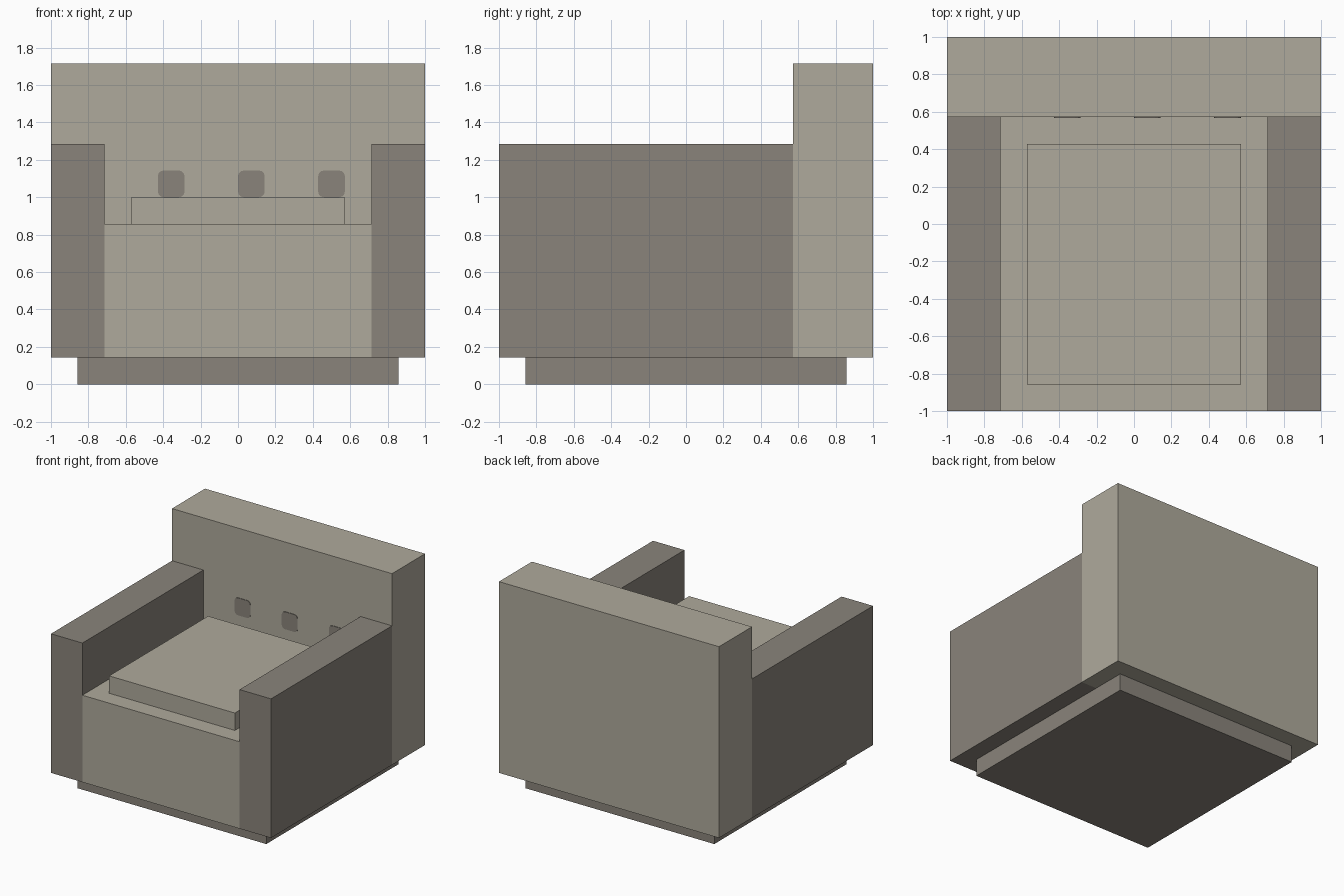
import bpy
import bmesh
from mathutils import Vector

default = bpy.data.objects.get("Cube")
if default:
    bpy.data.objects.remove(default, do_unlink=True)

U = 1 / 7  # design module: every part sits on this grid


def make_material(name, rgb):
    mat = bpy.data.materials.new(name)
    mat.use_nodes = True
    colour = (*rgb, 1.0)
    mat.diffuse_color = colour
    mat.node_tree.nodes["Principled BSDF"].inputs["Base Color"].default_value = colour
    return mat


light_fabric = make_material("light_fabric", (0.429, 0.402, 0.332))
dark_fabric = make_material("dark_fabric", (0.254, 0.231, 0.198))


def box(name, low, high, mat, corner=0.0):
    """Box between two corners given in modules; corner rounds the edges along y."""
    low, high = Vector(low) * U, Vector(high) * U
    bm = bmesh.new()
    bmesh.ops.create_cube(bm, size=1)
    bmesh.ops.scale(bm, vec=high - low, verts=bm.verts)
    if corner:
        edges = [e for e in bm.edges
                 if abs(e.verts[0].co.y - e.verts[1].co.y) > 1e-5]
        bmesh.ops.bevel(bm, geom=edges, offset=corner, segments=3,
                        profile=0.5, affect='EDGES')
    mesh = bpy.data.meshes.new(name)
    bm.to_mesh(mesh)
    bm.free()
    mesh.materials.append(mat)
    obj = bpy.data.objects.new(name, mesh)
    obj.location = (low + high) / 2
    bpy.context.collection.objects.link(obj)
    return obj


# Recessed plinth
box("base", (-6, -6, 0), (6, 6, 1), dark_fabric)

# Seat body and loose cushion
box("seat", (-5, -7, 1), (5, 4, 6), light_fabric)
box("cushion", (-4, -6, 6), (4, 3, 7), light_fabric)

# Full-width backrest
box("backrest", (-7, 4, 1), (7, 7, 12), light_fabric)

# Armrests
box("right_armrest", (-7, -7, 1), (-5, 4, 9), dark_fabric)
box("left_armrest", (5, -7, 1), (7, 4, 9), dark_fabric)

# Thin rounded buttons on the backrest
for name, x in (("right", -3), ("middle", 0), ("left", 3)):
    box(name + "_button", (x, 3.97, 7), (x + 1, 4.01, 8), dark_fabric, corner=0.03)
